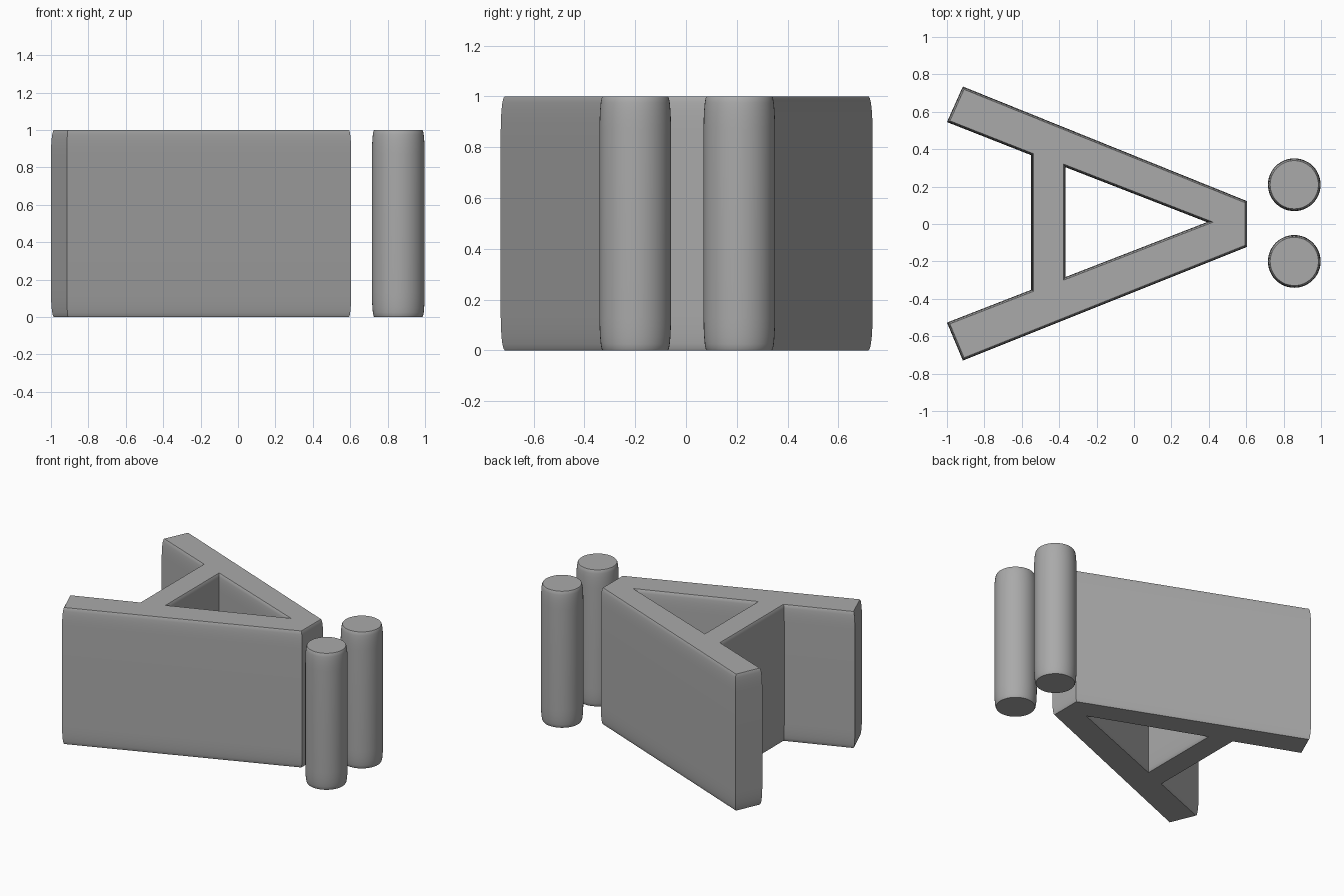
import bpy, bmesh, math
from mathutils import Vector
from mathutils.geometry import tessellate_polygon

if "Cube" in bpy.data.objects:
    bpy.data.objects.remove(bpy.data.objects["Cube"])

grey = bpy.data.materials.new("mid grey")
grey.diffuse_color = (0.4, 0.4, 0.4, 1)
grey.use_nodes = True
grey.node_tree.nodes["Principled BSDF"].inputs["Base Color"].default_value = grey.diffuse_color

HEIGHT, INSET, ROUND = 1.0, 0.012, 0.13

# Soft quarter-ellipse rounding towards both ends: (inset, height)
lower = []
for i in range(6):
    a = math.pi / 2 * i / 5
    lower.append((INSET * (1 - math.sin(a)), ROUND * (1 - math.cos(a))))
profile = lower + [(d, HEIGHT - z) for d, z in reversed(lower)]


def inset_loop(points, dist):
    """Mitred offset to the left of the travel direction."""
    out = []
    for i, p in enumerate(points):
        a = (p - points[i - 1]).normalized()
        b = (points[(i + 1) % len(points)] - p).normalized()
        na, nb = Vector((-a.y, a.x)), Vector((-b.y, b.x))
        out.append(p + (na + nb) * dist / (1 + na.dot(nb)))
    return out


def build_prism(name, loops):
    """Outer loop counter-clockwise, holes clockwise."""
    bm = bmesh.new()
    ends = ([], [])
    for loop in loops:
        points = [Vector(p) for p in loop]
        rings = [[bm.verts.new((q.x, q.y, z)) for q in inset_loop(points, d)]
                 for d, z in profile]
        n = len(points)
        for r, s in zip(rings, rings[1:]):
            for i in range(n):
                j = (i + 1) % n
                bm.faces.new((r[i], r[j], s[j], s[i]))
        ends[0].append(rings[0])
        ends[1].append(rings[-1])
    # Flat end caps
    for end in ends:
        flat = [v for ring in end for v in ring]
        if len(end) == 1:
            bm.faces.new(flat)
        else:
            for tri in tessellate_polygon([[v.co for v in r] for r in end]):
                bm.faces.new([flat[k] for k in tri])
    bmesh.ops.recalc_face_normals(bm, faces=bm.faces)
    mesh = bpy.data.meshes.new(name)
    bm.to_mesh(mesh)
    bm.free()
    mesh.materials.append(grey)
    obj = bpy.data.objects.new(name, mesh)
    bpy.context.collection.objects.link(obj)
    bpy.ops.object.select_all(action='DESELECT')
    obj.select_set(True)
    bpy.context.view_layer.objects.active = obj
    bpy.ops.object.shade_smooth_by_angle(angle=math.radians(30))


# Splayed frame with a crossbar and a triangular opening
outline = [(-0.915, -0.73), (0.605, -0.122), (0.605, 0.122), (-0.915, 0.735),
           (-1.0, 0.545), (-0.55, 0.368), (-0.55, -0.352), (-1.0, -0.527)]
opening = [(-0.365, -0.283), (-0.365, 0.303), (0.39, 0.01)]
build_prism("splayed_frame", [outline, opening])

# Pair of upright posts
for name, y in (("front_post", -0.2), ("back_post", 0.21)):
    circle = [(0.857 + 0.141 * math.cos(math.tau * i / 48),
               y + 0.141 * math.sin(math.tau * i / 48)) for i in range(48)]
    build_prism(name, [circle])
